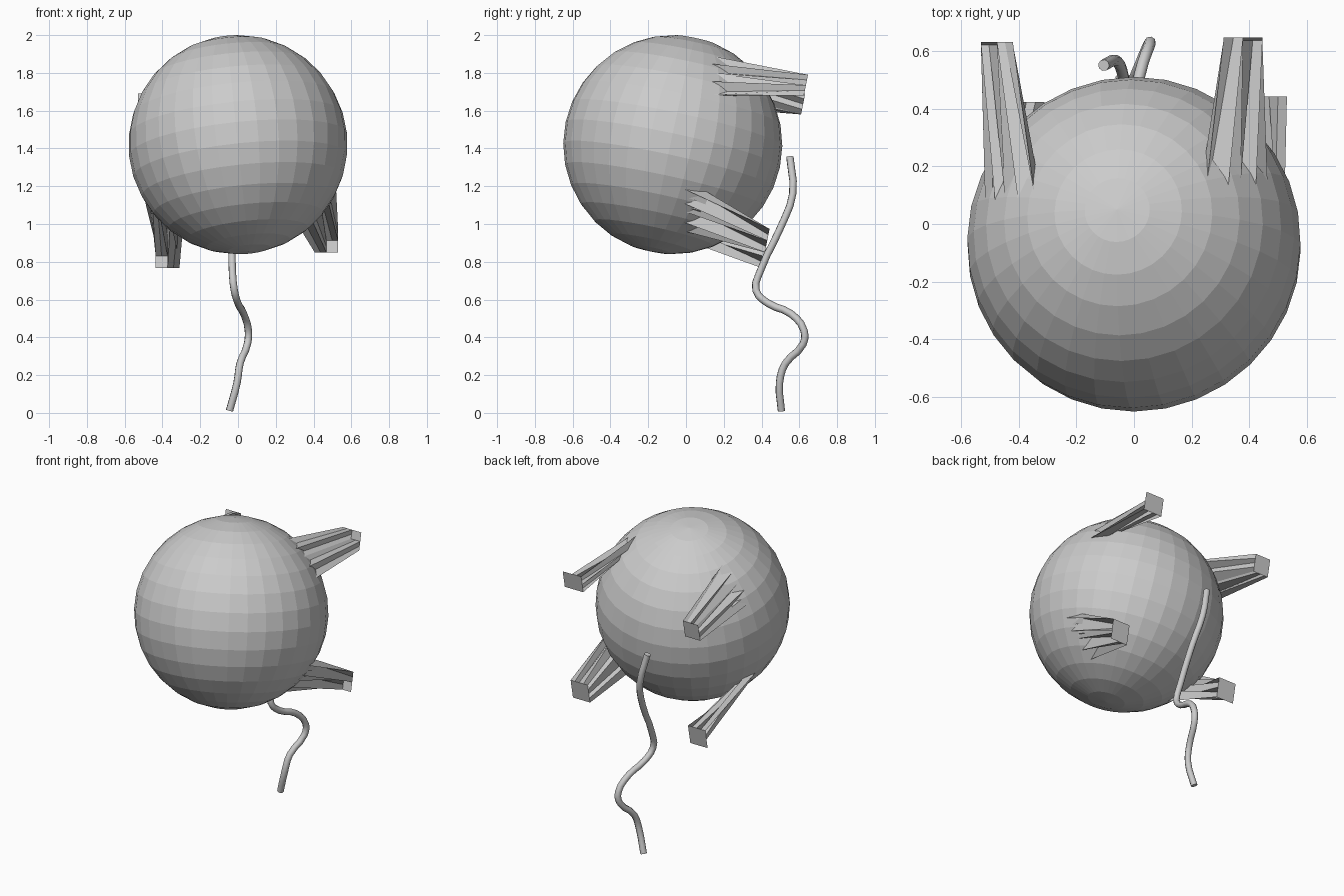
import bpy, bmesh, math
from mathutils import Vector, Euler

if "Cube" in bpy.data.objects:
    bpy.data.objects.remove(bpy.data.objects["Cube"])

CENTRE = Vector((0, -0.07, 1.42))
TILT = Euler((math.radians(-12), math.radians(-6), 0))

# Faceted round body, tilted back a little
bpy.ops.mesh.primitive_uv_sphere_add(segments=32, ring_count=16, radius=0.58,
                                     location=CENTRE, rotation=TILT)
bpy.context.object.name = "body"

# Cross-section of a limb: a square with its outer corner notched out
NOTCHED = [(-1, -1), (0, -1), (1, -1), (1, 0), (0, 0), (0, 1), (-1, 1), (-1, 0)]
CORNER = [(0, 0), (1, 0), (1, 1), (0, 1)]


def limb(name, base, tip, half, sx, sz):
    """Tapering limb from the body surface to a flat end facing backwards."""
    base, tip = Vector(base), Vector(tip)
    bm = bmesh.new()

    def at_tip(u, v):
        z = v * sz * half[1]
        return bm.verts.new(tip + Vector((u * sx * half[0], z * 0.2, z)))

    # section with midpoints, so that the root can be jagged
    section = []
    for (a, b), (c, d) in zip(NOTCHED, NOTCHED[1:] + NOTCHED[:1]):
        section += [(a, b), ((a + c) / 2, (b + d) / 2)]
    end, root = [], []
    for i, (u, v) in enumerate(section):
        end.append(at_tip(u, v))
        jag = -0.06 if i % 2 == 0 else 0.05
        p = base + Vector((u * sx * 0.105, jag, v * sz * 0.105))
        root.append(bm.verts.new(CENTRE + (p - CENTRE).normalized() * 0.572))
    n = len(section)
    for i in range(n):
        j = (i + 1) % n
        bm.faces.new((root[i], root[j], end[j], end[i]))
    bm.faces.new(end)
    # corner flap that completes the square end
    bm.faces.new([at_tip(u, v) for u, v in CORNER])
    bmesh.ops.recalc_face_normals(bm, faces=bm.faces)
    mesh = bpy.data.meshes.new(name)
    bm.to_mesh(mesh)
    bm.free()
    bpy.context.collection.objects.link(bpy.data.objects.new(name, mesh))


# Four limbs trailing off the back of the body
limb("upper_right_limb", (0.36, 0.20, 1.79), (0.378, 0.635, 1.735), (0.067, 0.055), 1, 1)
limb("upper_left_limb", (-0.44, 0.14, 1.74), (-0.475, 0.62, 1.635), (0.055, 0.055), -1, 1)
limb("lower_right_limb", (0.44, 0.05, 1.07), (0.468, 0.43, 0.912), (0.062, 0.062), 1, -1)
limb("lower_left_limb", (-0.41, 0.01, 1.02), (-0.373, 0.41, 0.83), (0.063, 0.062), -1, -1)

# Wavy hanging string behind the body
path = [(-0.045, 0.505, 0.012), (-0.005, 0.495, 0.16), (0.01, 0.525, 0.26),
        (0.05, 0.62, 0.365), (0.055, 0.625, 0.435), (0.03, 0.555, 0.525),
        (0.0, 0.435, 0.58), (-0.02, 0.37, 0.65), (-0.03, 0.395, 0.755),
        (-0.035, 0.50, 0.98), (-0.06, 0.565, 1.16), (-0.105, 0.55, 1.355)]
curve = bpy.data.curves.new("string", 'CURVE')
curve.dimensions = '3D'
curve.bevel_depth = 0.02
curve.bevel_resolution = 2
curve.resolution_u = 3
curve.use_fill_caps = True
spline = curve.splines.new('BEZIER')
spline.bezier_points.add(len(path) - 1)
for point, co in zip(spline.bezier_points, path):
    point.co = co
    point.handle_left_type = point.handle_right_type = 'AUTO'
string = bpy.data.objects.new("string", curve)
bpy.context.collection.objects.link(string)
